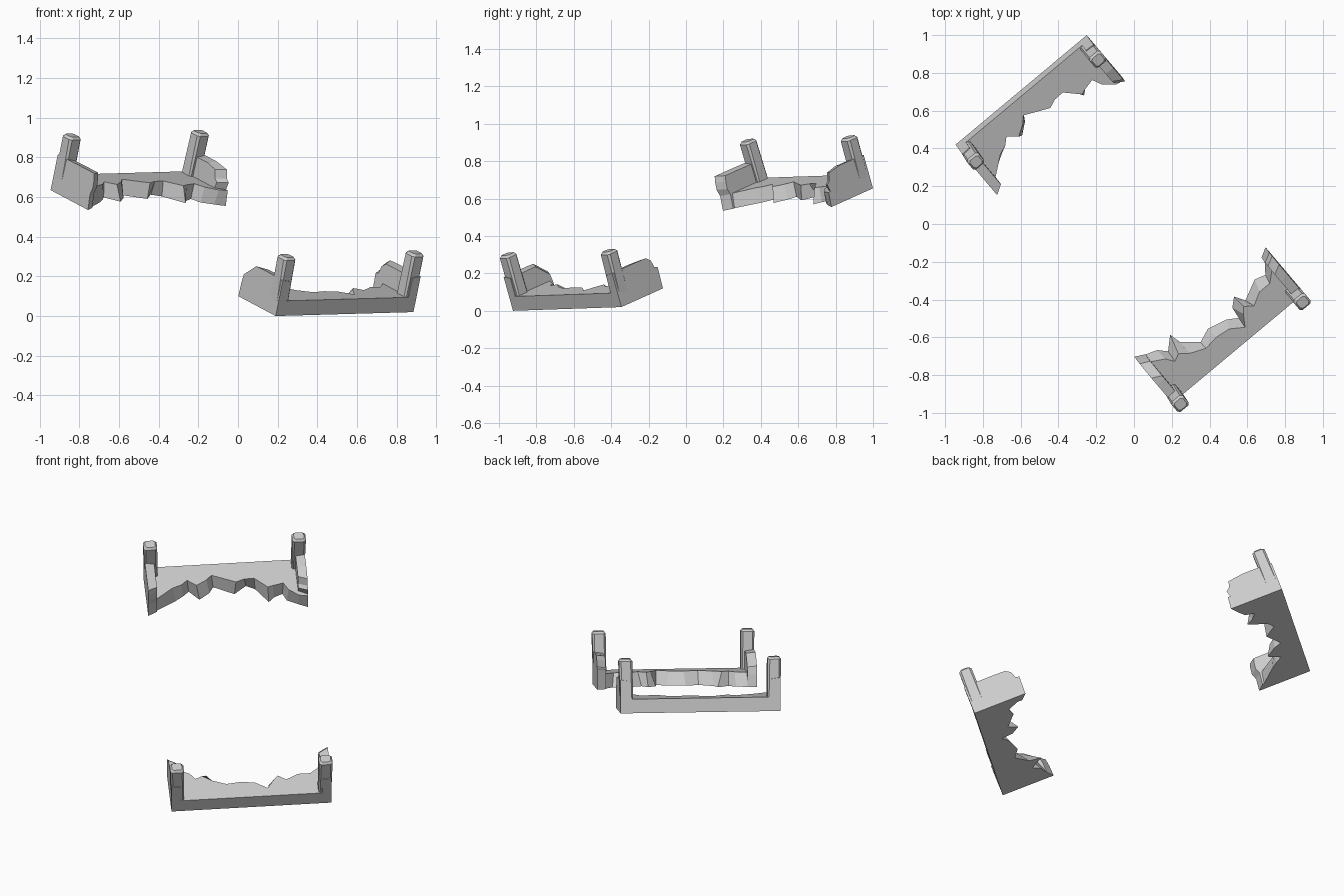
import bpy, bmesh
from mathutils import Vector

if "Cube" in bpy.data.objects:
    bpy.data.objects.remove(bpy.data.objects["Cube"])

# Shared tilted axes: U along the length, V across the width, W up the posts
U = Vector((0.768, 0.641, 0.022)).normalized()
V = Vector((-0.60, 0.73, 0.325))
V = (V - U * V.dot(U)).normalized()
W = U.cross(V)
L, T = 0.905, 0.08          # length and floor thickness


def loft(name, loops, place):
    """Solid through closed loops of (s, a, h) points, placed in world space."""
    bm = bmesh.new()
    rings = [[bm.verts.new(place(*p)) for p in loop] for loop in loops]
    n = len(rings[0])
    for lo, hi in zip(rings, rings[1:]):
        for i in range(n):
            j = (i + 1) % n
            bm.faces.new((lo[i], lo[j], hi[j], hi[i]))
    bm.faces.new(rings[0][::-1])
    bm.faces.new(rings[-1])
    bmesh.ops.recalc_face_normals(bm, faces=bm.faces)
    bmesh.ops.triangulate(bm, faces=[f for f in bm.faces if len(f.verts) > 8])
    me = bpy.data.meshes.new(name)
    bm.to_mesh(me)
    bm.free()
    ob = bpy.data.objects.new(name, me)
    bpy.context.collection.objects.link(ob)


def rect(s0, s1, a0, a1, h, c):
    """Rectangle with clipped corners at height h."""
    return [(s0 + c, a0, h), (s1 - c, a0, h), (s1, a0 + c, h), (s1, a1 - c, h),
            (s1 - c, a1, h), (s0 + c, a1, h), (s0, a1 - c, h), (s0, a0 + c, h)]


def fragment(name, origin, side, low, high, ends):
    """One broken half: floor slab, two end walls and two corner posts."""
    origin = Vector(origin)

    def place(s, a, h):
        return origin + U * s + V * (a * side) + W * h

    # floor with a jagged broken edge
    corners = [(L, 0), (0, 0)]
    loft(name + "_floor", [[(s, a, h) for s, a in edge + corners]
                           for edge, h in ((low, 0), (high, T))], place)

    for end, (label, profile) in enumerate(zip(("left", "right"), ends)):
        def put(s, a, h, end=end):
            return place(L - s if end else s, a, h)
        # end wall, inner face chipped back slightly
        outer = [(0, a, h) for a, h in profile]
        inner = [(0.052, a - (0.03 if a > 0.2 else 0), h - (0.008 if h > 0.1 else 0))
                 for a, h in profile]
        loft(f"{name}_{label}_wall", [outer, inner], put)
        # post with clipped corners and a small bevelled top
        loft(f"{name}_{label}_post", [
            rect(0.0, 0.072, 0.004, 0.078, 0.072, 0.008),
            rect(-0.007, 0.070, 0.006, 0.080, 0.293, 0.012),
            rect(0.003, 0.060, 0.016, 0.070, 0.306, 0.010)], put)


# Front fragment, lower edge extends beyond the top edge
front_low = [(0, .308), (.06, .275), (.115, .255), (.155, .21), (.22, .274), (.235, .207),
             (.317, .133), (.393, .164), (.50, .137), (.555, .10), (.563, .166),
             (.609, .209), (.642, .152), (.751, .208), (.81, .19), (.86, .26), (L, .308)]
front_high = [(0, .28), (.06, .25), (.12, .215), (.15, .17), (.19, .19), (.24, .15),
              (.32, .115), (.40, .125), (.48, .115), (.55, .065), (.59, .13),
              (.615, .16), (.66, .125), (.73, .165), (.80, .165), (.85, .21), (L, .26)]
front_walls = [
    [(0, 0), (.308, 0), (.306, .07), (.30, .12), (.265, .15), (.22, .19), (.17, .192), (0, .19)],
    [(0, 0), (.308, 0), (.312, .12), (.29, .128), (.278, .168), (.25, .19), (.17, .192), (0, .19)]]

# Rear fragment, top edge mostly overhangs with a few chips below
rear_high = [(0, .29), (.06, .25), (.15, .175), (.20, .155), (.236, .12), (.285, .165),
             (.345, .125), (.376, .09), (.51, .155), (.558, .135), (.614, .133),
             (.685, .21), (.714, .20), (.775, .185), (.80, .24), (.856, .29), (L, .30)]
rear_low = [(0, .308), (.05, .27), (.165, .20), (.21, .165), (.245, .13), (.30, .20),
            (.36, .15), (.385, .105), (.50, .17), (.57, .11), (.62, .14),
            (.688, .25), (.72, .215), (.77, .19), (.79, .245), (.85, .28), (L, .308)]
rear_walls = [
    [(0, 0), (.308, 0), (.30, .08), (.312, .12), (.308, .16), (.30, .192), (.17, .192), (0, .19)],
    [(0, 0), (.308, 0), (.285, .08), (.295, .12), (.275, .135), (.262, .178), (.17, .192), (0, .19)]]

fragment("front_fragment", (0.19, -0.925, 0.0), 1, front_low, front_high, front_walls)
fragment("rear_fragment", (-0.945, 0.42, 0.635), -1, rear_low, rear_high, rear_walls)
